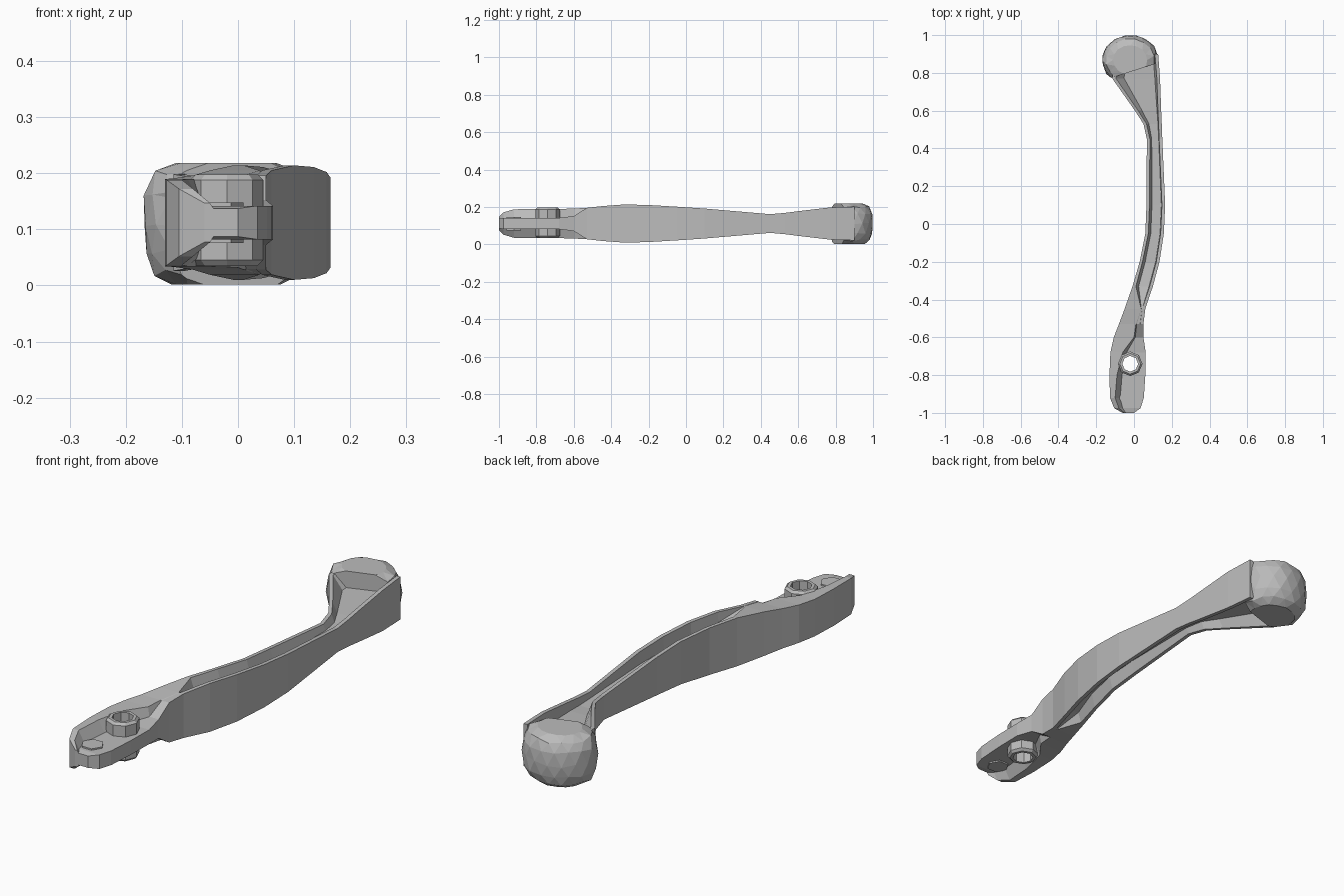
import bpy
import bmesh
import math
import random
from mathutils import Vector

random.seed(4)
MID = 0.112            # height of the lever's plane of symmetry
RIM = 0.017            # thickness of the channel walls
PIVOT = (-0.02, -0.74)

default_cube = bpy.data.objects.get("Cube")
if default_cube:
    bpy.data.objects.remove(default_cube, do_unlink=True)

# Single metal colour
grey = bpy.data.materials.new("plain grey metal")
grey.use_nodes = True
colour = (0.5, 0.5, 0.5, 1.0)
grey.diffuse_color = colour
grey.node_tree.nodes["Principled BSDF"].inputs["Base Color"].default_value = colour


def make_object(name, bm):
    """Turn a bmesh into a flat shaded object with the metal material."""
    bmesh.ops.recalc_face_normals(bm, faces=bm.faces[:])
    mesh = bpy.data.meshes.new(name)
    bm.to_mesh(mesh)
    bm.free()
    mesh.materials.append(grey)
    obj = bpy.data.objects.new(name, mesh)
    bpy.context.collection.objects.link(obj)
    return obj


def loft(bm, rings):
    """Skin closed rings of equal length and cap both ends."""
    rows = [[bm.verts.new(p) for p in ring] for ring in rings]
    for a, b in zip(rows, rows[1:]):
        count = len(a)
        for i in range(count):
            j = (i + 1) % count
            bm.faces.new((a[i], a[j], b[j], b[i]))
    bm.faces.new(rows[0])
    bm.faces.new(rows[-1])


def prism(name, center, radius, low, high, sides, bevel=0.0):
    """Upright prism with optional narrowed ends."""
    def ring(r, z):
        turn = math.tau / sides
        return [(center[0] + r * math.cos(turn * i),
                 center[1] + r * math.sin(turn * i), z) for i in range(sides)]
    levels = [(radius, low), (radius, high)]
    if bevel:
        levels = [(radius - bevel, low), (radius, low + bevel),
                  (radius, high - bevel), (radius - bevel, high)]
    bm = bmesh.new()
    loft(bm, [ring(r, z) for r, z in levels])
    return make_object(name, bm)


def section(y, left, right, inner, height, web):
    """Channelled cross-section, the same above and below the middle plane."""
    right_height = height if y > -0.55 else web
    outer = right - RIM
    width = outer - inner
    upper = [(left, height), (inner, height), (inner + 0.2 * width, web),
             (outer - 0.05 * width, web), (outer, right_height),
             (right, right_height)]
    points = upper + [(x, -z) for x, z in reversed(upper)]
    return [(x, y, MID + z) for x, z in points]


# Lever arm: y, left edge, right edge, channel start, half height, half web
stations = [
    (-1.0, -0.06, 0.0, -0.05, 0.035, 0.025),
    (-0.975, -0.105, 0.035, -0.08, 0.06, 0.03),
    (-0.92, -0.127, 0.052, -0.1, 0.076, 0.03),
    (-0.8, -0.13, 0.06, -0.09, 0.078, 0.03),
    (-0.68, -0.125, 0.062, -0.06, 0.078, 0.03),
    (-0.6, -0.107, 0.05, 0.0, 0.08, 0.04),
    (-0.53, -0.08, 0.05, 0.01, 0.084, 0.083),
    (-0.45, -0.05, 0.06, 0.038, 0.093, 0.092),
    (-0.33, -0.008, 0.1, 0.01, 0.102, 0.06),
    (-0.2, 0.03, 0.135, 0.045, 0.099, 0.04),
    (-0.05, 0.06, 0.158, 0.076, 0.09, 0.035),
    (0.1, 0.066, 0.165, 0.082, 0.08, 0.03),
    (0.45, 0.068, 0.15, 0.084, 0.05, 0.025),
    (0.53, 0.05, 0.147, 0.066, 0.057, 0.025),
    (0.6, 0.005, 0.144, 0.022, 0.066, 0.03),
    (0.77, -0.115, 0.138, -0.095, 0.086, 0.035),
    (0.9, -0.11, 0.128, -0.09, 0.09, 0.04),
]
bm = bmesh.new()
loft(bm, [section(*s) for s in stations])
arm = make_object("lever_arm", bm)

# Pivot boss, bored through together with the arm
boss = prism("pivot_boss", PIVOT, 0.065, 0.035, 0.198, 8, bevel=0.01)
cutter = prism("pivot_bore", PIVOT, 0.042, -0.1, 0.4, 8)
for obj in (arm, boss):
    mod = obj.modifiers.new("bore", 'BOOLEAN')
    mod.operation = 'DIFFERENCE'
    mod.solver = 'EXACT'
    mod.object = cutter
    bpy.context.view_layer.objects.active = obj
    bpy.ops.object.modifier_apply(modifier=mod.name)
bpy.data.objects.remove(cutter, do_unlink=True)

# Small six-sided pad near the tip
prism("tip_pad", (-0.035, -0.92), 0.045, MID - 0.036, MID + 0.036, 6)

# Faceted rounded head with a flat face towards the arm
profile = [(0.6, 0.218), (0.85, 0.2), (0.97, 0.165), (1.0, 0.11),
           (0.97, 0.06), (0.86, 0.022), (0.65, 0.002)]
SIDES = 16
rings = []
for index, (r, z) in enumerate(profile):
    end = index in (0, len(profile) - 1)
    ring = []
    for i in range(SIDES):
        angle = math.tau * (i + 0.5 * (index % 2)) / SIDES
        wobble = 1 + random.uniform(-0.025, 0.015)
        lift = 0 if end else random.uniform(-0.006, 0.006)
        ring.append((-0.02 + 0.151 * r * wobble * math.cos(angle),
                     0.868 + 0.133 * r * wobble * math.sin(angle), z + lift))
    rings.append(ring)
bm = bmesh.new()
loft(bm, rings)
cut = bmesh.ops.bisect_plane(
    bm, geom=bm.verts[:] + bm.edges[:] + bm.faces[:],
    plane_co=Vector((-0.1, 0.78, 0)), plane_no=Vector((0.07, -0.22, 0)),
    clear_outer=True)
edges = [e for e in cut["geom_cut"] if isinstance(e, bmesh.types.BMEdge)]
bmesh.ops.holes_fill(bm, edges=edges, sides=0)
bmesh.ops.triangulate(bm, faces=bm.faces[:])
make_object("rounded_head", bm)
